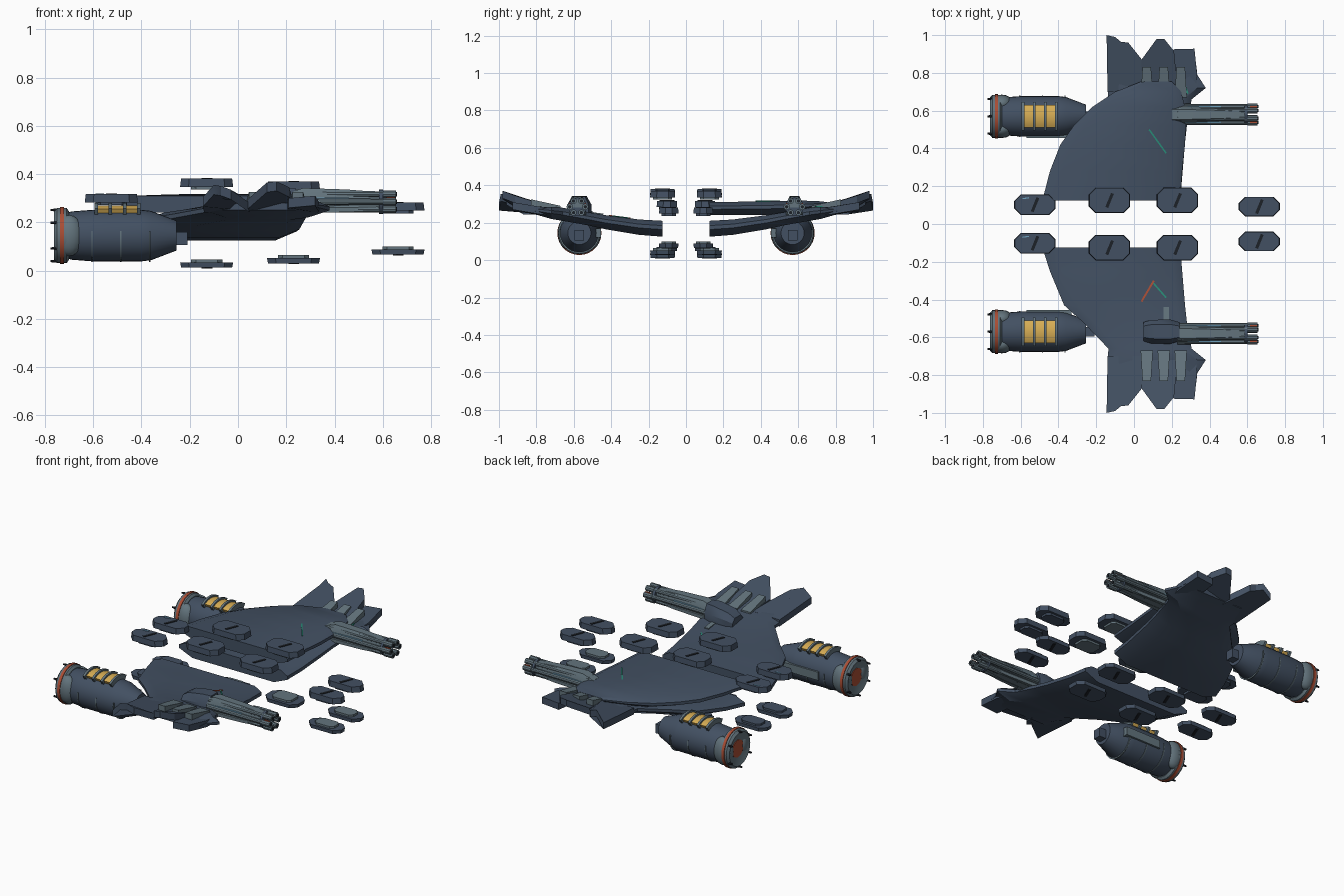
import bpy, bmesh
from math import sin, cos, pi, radians
from mathutils import Vector

cube = bpy.data.objects.get("Cube")
if cube:
    bpy.data.objects.remove(cube)


def material(name, r, g, b):
    m = bpy.data.materials.new(name)
    m.use_nodes = True
    m.diffuse_color = (r, g, b, 1)
    m.node_tree.nodes["Principled BSDF"].inputs["Base Color"].default_value = (r, g, b, 1)
    return m


SLATE = material("slate armour", .055, .08, .122)
GREY = material("grey metal", .125, .175, .205)
DARK = material("dark gaps", .012, .015, .02)
YELLOW = material("yellow panel", .68, .42, .09)
RED = material("rust red", .40, .075, .035)
TEAL = material("teal lines", .02, .26, .18)
BLUE = material("pale blue", .16, .36, .52)
made = []


def finish(name, bm, mat):
    bmesh.ops.recalc_face_normals(bm, faces=bm.faces)
    me = bpy.data.meshes.new(name)
    bm.to_mesh(me)
    bm.free()
    me.materials.append(mat)
    ob = bpy.data.objects.new(name, me)
    bpy.context.collection.objects.link(ob)
    made.append(ob)
    return ob


def loft(name, rings, mat):
    """Skin a row of equal rings and cap both ends."""
    bm = bmesh.new()
    vs = [[bm.verts.new(p) for p in ring] for ring in rings]
    n = len(vs[0])
    for a, b in zip(vs, vs[1:]):
        for i in range(n):
            j = (i + 1) % n
            bm.faces.new((a[i], a[j], b[j], b[i]))
    bm.faces.new(vs[0])
    bm.faces.new(vs[-1])
    return finish(name, bm, mat)


def prism(name, outline, low, high, mat, inset=1.0):
    """Plan outline between two height functions of (x, y)."""
    c = sum((Vector(p) for p in outline), Vector((0, 0))) / len(outline)
    top = [c + (Vector(p) - c) * inset for p in outline]
    return loft(name, [[(x, y, low(x, y)) for x, y in outline],
                       [(x, y, high(x, y)) for x, y in top]], mat)


def flat(z):
    return lambda x, y: z


def box(name, x, y, z, mat):
    return prism(name, [(x[0], y[0]), (x[1], y[0]), (x[1], y[1]), (x[0], y[1])],
                 flat(z[0]), flat(z[1]), mat)


def lathe(name, profile, y, z, mat, sides=28):
    """Turn (x, radius) pairs about an axis along x."""
    return loft(name, [[(x, y + r * cos(2 * pi * i / sides), z + r * sin(2 * pi * i / sides))
                        for i in range(sides)] for x, r in profile], mat)


def arc(name, x0, x1, r0, r1, y, z, a0, a1, mat, steps=10):
    """Curved bar wrapped around an axis along x."""
    rings = []
    for i in range(steps + 1):
        a = radians(a0 + (a1 - a0) * i / steps)
        rings.append([(x, y + r * cos(a), z + r * sin(a))
                      for x, r in ((x0, r0), (x1, r0), (x1, r1), (x0, r1))])
    return loft(name, rings, mat)


def stripe(name, a, b, height, mat, w=.004):
    """Thin painted line between two plan points, laid on a height function."""
    a, b = Vector(a), Vector(b)
    d = (b - a).normalized() * w
    n = Vector((-d.y, d.x))
    return prism(name, [a - n, b - n, b + n, a + n], lambda x, y: height(x, y) - .003,
                 lambda x, y: height(x, y) + .003, mat)


def wing_section(y, x0, x1, lo, hi, s):
    h = hi - lo
    e = min(.09, (x1 - x0) * .2)
    return [(x, s * y, z) for x, z in (
        (x0, lo + .45 * h), (x0 + e, lo), (x1 - e, lo), (x1, lo + .45 * h),
        (x1, lo + .7 * h), (x1 - e * .5, hi), (x0 + e * .7, hi), (x0, lo + .7 * h))]


def pod(label, x, y, z, s, up, half, thick, plate):
    """Eight-sided armour slab with a plate on the side facing the wing."""
    def octagon(hx, hy, c):
        return [(x + a, s * y + b) for a, b in (
            (-hx, -hy + c), (-hx + c, -hy), (hx - c, -hy), (hx, -hy + c),
            (hx, hy - c), (hx - c, hy), (-hx + c, hy), (-hx, hy - c))]
    prism(label + "_slab", octagon(.11, half, .035), flat(z - up * thick), flat(z + up * thick), SLATE, .96)
    prism(label + "_plate", octagon(.065, half * .75, .02),
          flat(z - up * (thick + .012)), flat(z - up * thick * .9), plate)
    stripe(label + "_slot", (x - .014, s * y - .037), (x + .016, s * y + .037),
           flat(z + up * thick), DARK, .008)


def wing(s, side):
    # Main wing body
    sections = ((.125, -.485, .245, .125, .21), (.25, -.445, .255, .135, .217),
                (.43, -.37, .27, .165, .24), (.52, -.27, .28, .185, .255),
                (.66, -.135, .305, .21, .28), (.72, -.14, .38, .22, .285),
                (.79, -.14, .335, .24, .285), (.84, -.14, .33, .25, .28))
    loft(side + "_wing", [wing_section(*q, s) for q in sections], SLATE)
    # Three ridged tip fins: plan position and top height
    fins = (("front", ((.2, .72, .285), (.21, .925, .3), (.32, .928, .31), (.335, .78, .285), (.33, .74, .28))),
            ("middle", ((.04, .72, .285), (.04, .87, .295), (.12, .98, .365), (.16, .98, .37),
                        (.212, .915, .345), (.23, .72, .285))),
            ("rear", ((-.14, .7, .28), (-.145, 1, .305), (-.1, .99, .355), (-.07, .965, .35),
                      (-.03, .96, .335), (.042, .87, .285), (.06, .7, .285))))
    for name, pts in fins:
        loft(f"{side}_{name}_fin", [[(x, s * y, z - d) for x, y, z in pts] for d in (.04, 0)], SLATE)
    # Vents between the fins
    for i in range(3):
        x = .035 + .09 * i
        prism(f"{side}_vent_{i + 1}", [(x, s * .67), (x + .065, s * .67), (x + .055, s * .83), (x + .01, s * .83)],
              flat(.26), lambda x, y: .29 + .22 * (abs(y) - .67), GREY)


def engine(s, side):
    y, z = s * .57, .145
    lathe(side + "_engine_body", ((-.72, .09), (-.69, .1), (-.6, .107), (-.4, .107), (-.36, .102), (-.255, .062)), y, z, SLATE)
    box(side + "_engine_mount", (-.27, -.21), (y - .025, y + .025), (.105, .16), SLATE)
    # Nozzle ring, red band and red core
    lathe(side + "_nozzle", ((-.70, .1), (-.71, .114), (-.75, .114), (-.762, .1), (-.745, .05)), y, z, GREY)
    lathe(side + "_nozzle_core", ((-.735, .052), (-.75, .052)), y, z, RED)
    lathe(side + "_nozzle_band", ((-.737, .1), (-.737, .118), (-.72, .118), (-.72, .1)), y, z, RED)
    for k in range(6):
        a = 2 * pi * (k + .5) / 6
        py, pz = y + .106 * cos(a), z + .106 * sin(a)
        lathe(f"{side}_nozzle_stud_{k + 1}", ((-.776, .005), (-.74, .008)), py, pz, DARK, 6)
    # Side domes behind the ring
    for d in (-1, 1):
        bm = bmesh.new()
        bmesh.ops.create_uvsphere(bm, u_segments=16, v_segments=10, radius=1)
        for v in bm.verts:
            v.co = (-.70 + v.co.x * .06, y + d * .068 + v.co.y * .047, z + v.co.z * .085)
        finish(f"{side}_dome_{'inner' if d * s < 0 else 'outer'}", bm, GREY)
    # Yellow panel under four hoops
    arc(side + "_yellow_panel", -.59, -.41, .09, .125, y, z, 62, 118, YELLOW)
    for k in range(4):
        x = -.588 + .059 * k
        arc(f"{side}_hoop_{k + 1}", x - .007, x + .007, .1, .135, y, z, 56, 124, GREY)
    # Thin seams round the body
    for k in range(3):
        x = -.605 + .12 * k
        arc(f"{side}_seam_{k + 1}", x - .003, x + .003, .1, .11, y, z, 170, 370, GREY, 18)
    box(side + "_engine_spine", (-.57, -.33), (y - s * .115, y - s * .085), (.12, .17), GREY)


def gun(s, side):
    y, z = s * .58, .285

    def sec(x, w, lo, hi):
        return [(x, y + a * w, b) for a, b in ((-1, lo), (1, lo), (1, (lo + hi) / 2),
                                              (.6, hi), (-.6, hi), (-1, (lo + hi) / 2))]
    # Fairings above and below the barrels
    loft(side + "_gun_fairing", [sec(.2, .045, .265, .318), sec(.27, .044, .265, .342),
                                 sec(.45, .036, .27, .336), sec(.6, .026, .28, .324)], GREY)
    loft(side + "_gun_cradle", [sec(.25, .045, .24, .28), sec(.45, .036, .242, .28),
                                sec(.59, .03, .25, .28)], GREY)
    # Barrel cluster with muzzle clamp
    for k in range(6):
        a = pi * k / 3
        by, bz = y + .042 * cos(a), z + .036 * sin(a)
        lathe(f"{side}_barrel_{k + 1}", ((.23, .015), (.6, .013), (.6, .017), (.655, .017)), by, bz, GREY, 10)
        lathe(f"{side}_bore_{k + 1}", ((.65, .009), (.658, .009)), by, bz, DARK, 8)
    lathe(side + "_muzzle_clamp", ((.585, .05), (.6, .05)), y, z, SLATE, 12)
    # Coloured flashes along the barrels
    for d in (-1, 1):
        by = y + d * .042
        stripe(f"{side}_gun_red_tip_{d + 2}", (.615, by), (.65, by), flat(.302), RED)
        stripe(f"{side}_gun_blue_line_{d + 2}", (.26, by), (.46, by), flat(.299), BLUE)


for s, side in ((1, "back"), (-1, "front")):
    wing(s, side)
    engine(s, side)
    gun(s, side)
    # Floating armour pods: name, x, y, upper z, lower z, half width, plate colours
    for name, x, y, hi, lo, half, plate, low_plate in (
            ("tail", -.525, .102, .3, .06, .055, SLATE, SLATE), ("mid", -.13, .125, .364, .023, .067, GREY, GREY),
            ("fore", .23, .125, .352, .041, .067, GREY, GREY), ("nose", .663, .092, .265, .077, .052, SLATE, GREY)):
        pod(f"{side}_{name}_upper_pod", x, y, hi, s, 1, half, .017, plate)
        pod(f"{side}_{name}_lower_pod", x, y, lo, s, -1, half, .011, low_plate)
    stripe(side + "_tail_pod_mark", (-.59, s * .102 + .032), (-.555, s * .102 + .037), flat(.317), BLUE, .003)

# Gun housing on the uncovered front wing
loft("front_gun_housing", [[(x, -.57 + a * w, b) for a, b in (
    (-1, .25), (1, .25), (1, (.25 + hi) / 2), (.6, hi), (-.6, hi), (-1, (.25 + hi) / 2))]
    for x, w, hi in ((.05, .05, .3), (.09, .062, .325), (.19, .065, .342), (.24, .05, .34))], SLATE)

# Raised upper cover over the back wing only
cover = ((.125, -.485, .245, .24, .31), (.28, -.445, .255, .24, .312), (.42, -.39, .27, .24, .314),
         (.52, -.32, .275, .245, .316), (.62, -.22, .27, .25, .318), (.7, -.1, .25, .27, .316),
         (.755, .04, .2, .285, .31))
loft("upper_cover", [wing_section(*q, 1) for q in cover], SLATE)


def wing_top(x, y):
    return .218 + .128 * (abs(y) - .25)


# Painted lines
stripe("cover_teal_line", (.08, .5), (.17, .375), flat(.315), TEAL)
stripe("back_tip_teal_line", (.265, .75), (.285, .69), flat(.287), TEAL)
stripe("front_red_line", (.04, -.41), (.105, -.3), wing_top, RED, .005)
stripe("front_teal_line", (.1, -.31), (.17, -.39), wing_top, TEAL)
stripe("front_grey_line", (.17, -.44), (.17, -.51), lambda x, y: wing_top(x, y) + .003, GREY, .014)

bpy.ops.object.select_all(action='DESELECT')
for ob in made:
    ob.select_set(True)
bpy.context.view_layer.objects.active = made[0]
bpy.ops.object.shade_smooth_by_angle(angle=radians(30))
